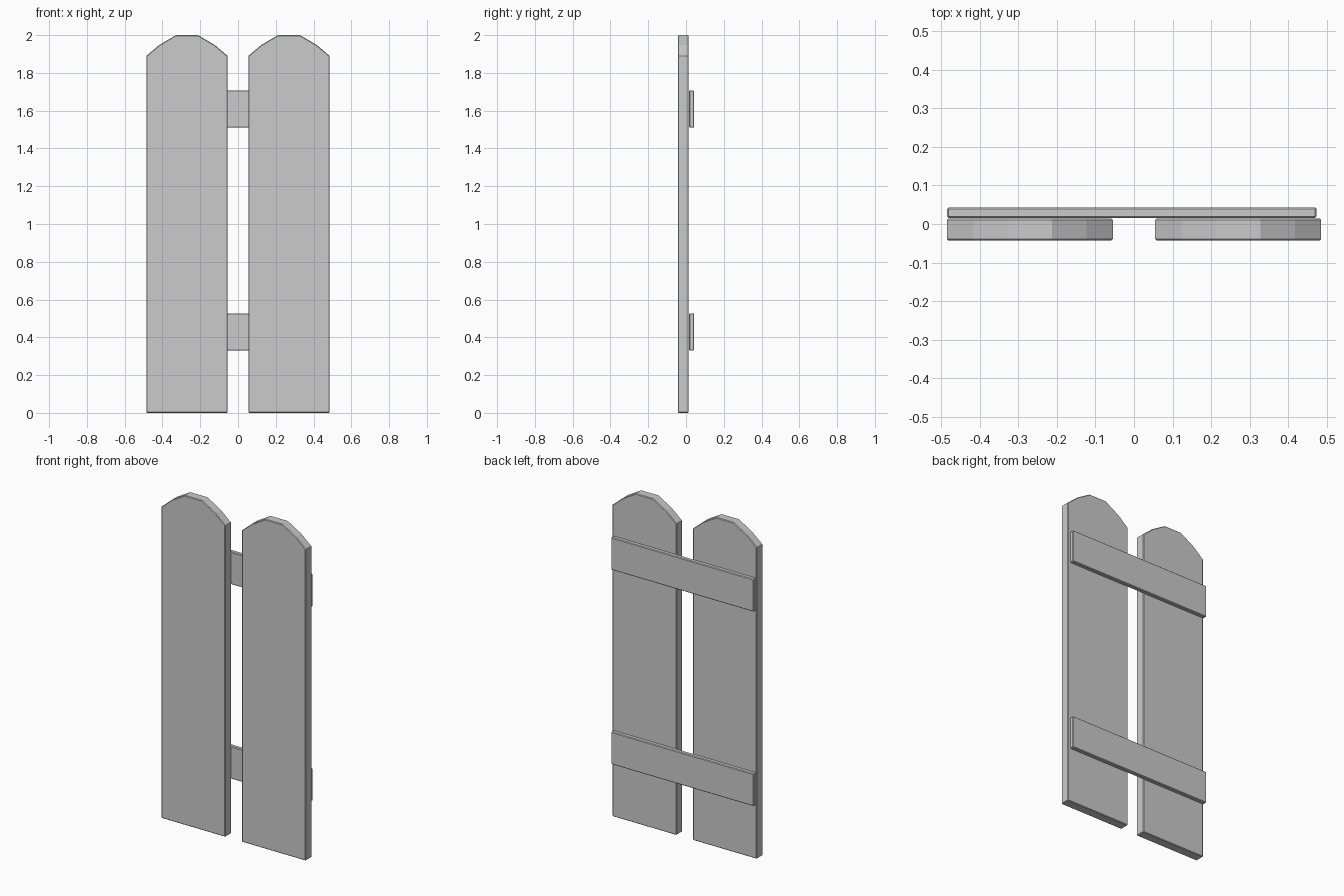
import bpy, bmesh, math

if "Cube" in bpy.data.objects:
    bpy.data.objects.remove(bpy.data.objects["Cube"])


def extruded(name, profile, y0, y1):
    """Prism from an (x, z) outline, extruded along y, with a thin chamfer."""
    bm = bmesh.new()
    face = bm.faces.new([bm.verts.new((x, y0, z)) for x, z in profile])
    out = bmesh.ops.extrude_face_region(bm, geom=[face])
    moved = [g for g in out["geom"] if isinstance(g, bmesh.types.BMVert)]
    bmesh.ops.translate(bm, verts=moved, vec=(0, y1 - y0, 0))
    bmesh.ops.recalc_face_normals(bm, faces=bm.faces)
    mesh = bpy.data.meshes.new(name)
    bm.to_mesh(mesh)
    bm.free()
    obj = bpy.data.objects.new(name, mesh)
    bpy.context.collection.objects.link(obj)
    bevel = obj.modifiers.new("chamfer", "BEVEL")
    bevel.width = 0.004
    bevel.segments = 1
    bevel.limit_method = "ANGLE"
    bevel.angle_limit = math.radians(60)
    return obj


# Upright planks with faceted arched tops
half_outline = [(0.215, 0), (0.215, 1.89), (0.147, 1.948), (0.058, 2.0)]
outline = half_outline + [(-x, z) for x, z in reversed(half_outline)]
for side, cx in (("left", -0.27), ("right", 0.27)):
    extruded(f"{side}_plank", [(x + cx, z) for x, z in outline], -0.043, 0.014)

# Cross rails on the back, slightly short of the right edge
for level, z in (("lower", 0.33), ("upper", 1.51)):
    x0, x1, h = -0.484, 0.473, 0.197
    extruded(f"{level}_rail", [(x0, z), (x1, z), (x1, z + h), (x0, z + h)], 0.016, 0.043)
